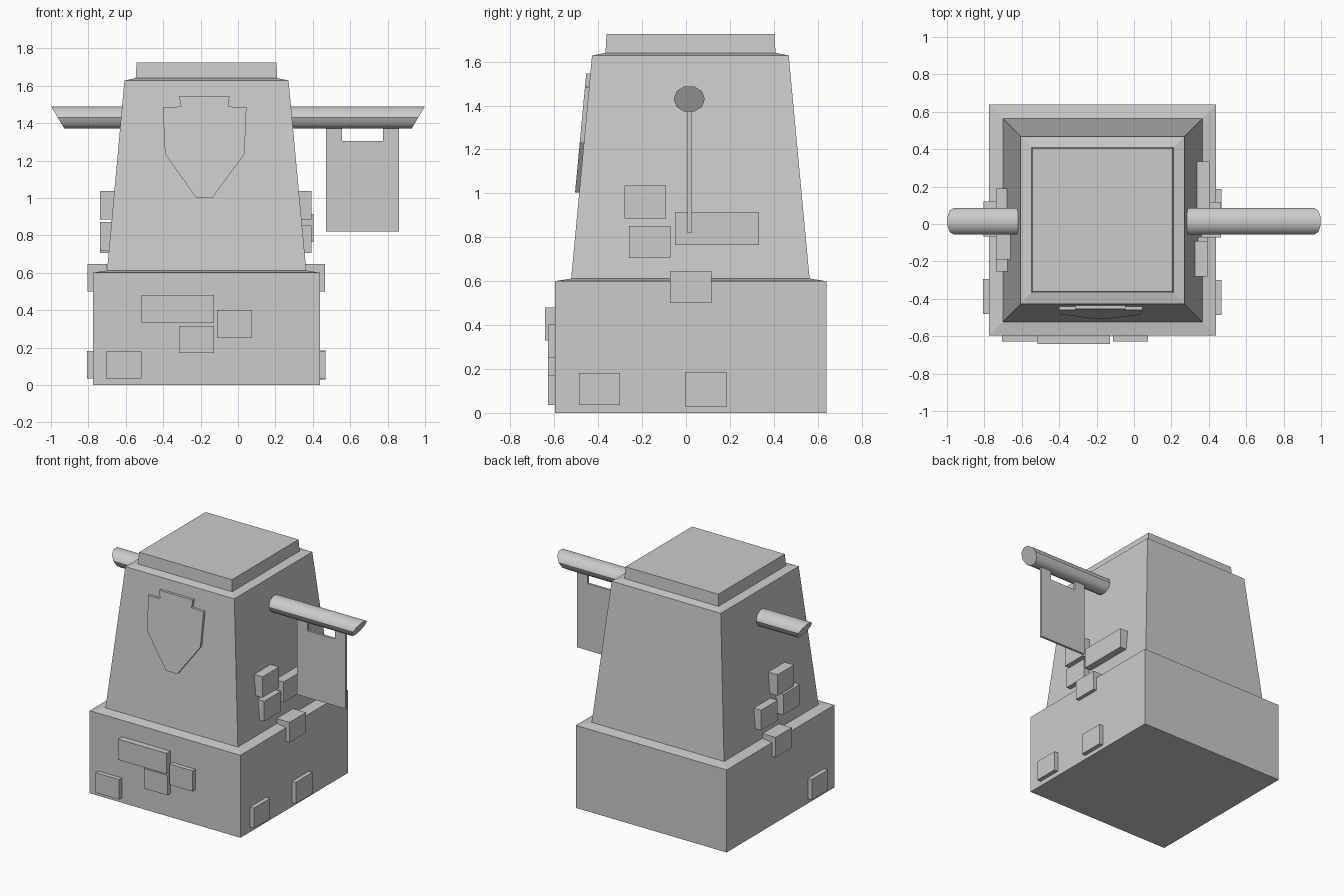
import bpy, bmesh, math


def make(name, bm):
    bmesh.ops.recalc_face_normals(bm, faces=bm.faces)
    me = bpy.data.meshes.new(name)
    bm.to_mesh(me)
    bm.free()
    ob = bpy.data.objects.new(name, me)
    bpy.context.collection.objects.link(ob)
    return ob


def loft(name, rings):
    """Closed solid skinned through equal-length rings of points."""
    bm = bmesh.new()
    vs = [[bm.verts.new(p) for p in r] for r in rings]
    n = len(vs[0])
    for a, b in zip(vs, vs[1:]):
        for i in range(n):
            j = (i + 1) % n
            bm.faces.new((a[i], a[j], b[j], b[i]))
    bm.faces.new(vs[0][::-1])
    bm.faces.new(vs[-1])
    return make(name, bm)


def rect(x0, x1, y0, y1, z):
    return [(x0, y0, z), (x1, y0, z), (x1, y1, z), (x0, y1, z)]


def box(name, x0, x1, y0, y1, z0, z1):
    return loft(name, [rect(x0, x1, y0, y1, z0), rect(x0, x1, y0, y1, z1)])


def smooth(ob):
    bpy.context.view_layer.objects.active = ob
    ob.select_set(True)
    bpy.ops.object.shade_smooth_by_angle(angle=math.radians(40))
    ob.select_set(False)


# Tower: plinth, tapered body and cap in one skin
loft("tower", [
    rect(-0.775, 0.438, -0.597, 0.64, 0),
    rect(-0.775, 0.438, -0.597, 0.64, 0.60),
    rect(-0.70, 0.365, -0.523, 0.563, 0.612),
    rect(-0.607, 0.27, -0.428, 0.468, 1.628),
    rect(-0.547, 0.21, -0.367, 0.408, 1.64),
    rect(-0.542, 0.205, -0.362, 0.403, 1.725)])

# Cross pole with slanted ends
SIDES = 10
ends = []
for side in (-1, 1):
    ring = []
    for i in range(SIDES):
        a = 2 * math.pi * (i + 0.5) / SIDES + math.pi / SIDES * (SIDES % 4 == 0)
        a += math.pi / SIDES * (SIDES % 4 == 2) - math.pi / 2 + math.pi / SIDES
        y, z = 0.015 + 0.071 * math.cos(a), 0.061 * math.sin(a)
        ring.append((side * (0.964 + 0.59 * z), y, 1.43 + z))
    ends.append(ring)
smooth(loft("cross_pole", ends))

# Hanging banner with two loops
outline = [(0.47, 0.82), (0.86, 0.82), (0.86, 1.39), (0.775, 1.39),
           (0.775, 1.305), (0.555, 1.305), (0.555, 1.39), (0.47, 1.39)]
loft("banner", [[(x, y, z) for x, z in outline] for y in (0.007, 0.024)])

# Shield plaque lying on the sloped front wall
shield = [(-0.315, 1.545), (-0.045, 1.545), (-0.052, 1.488), (0.045, 1.485),
          (0.035, 1.235), (-0.135, 1.003), (-0.225, 1.003), (-0.39, 1.235),
          (-0.402, 1.485), (-0.305, 1.488)]
loft("shield_plaque", [
    [(x, -0.523 + 0.0935 * (z - 0.612) - off, z) for x, z in shield]
    for off in (-0.01, 0.019)])

# Protruding stones on the right wall: x0, x1, y0, y1, z0, z1
right = [(0.325, 0.393, -0.28, -0.09, 0.885, 1.037),
         (0.325, 0.393, -0.26, -0.07, 0.705, 0.852),
         (0.335, 0.403, -0.05, 0.333, 0.765, 0.915),
         (0.36, 0.465, -0.072, 0.117, 0.50, 0.646),
         (0.40, 0.469, -0.487, -0.30, 0.035, 0.182),
         (0.40, 0.469, -0.005, 0.187, 0.03, 0.185)]
# Left wall
left = [(-0.737, -0.66, -0.19, 0.0, 0.885, 1.037),
        (-0.737, -0.67, 0.0, 0.19, 0.705, 0.852),
        (-0.737, -0.67, -0.255, -0.065, 0.72, 0.87),
        (-0.805, -0.70, -0.067, 0.12, 0.50, 0.646),
        (-0.807, -0.74, -0.48, -0.293, 0.035, 0.182)]
# Front wall
front = [(-0.515, -0.127, -0.642, -0.56, 0.33, 0.48),
         (-0.705, -0.517, -0.629, -0.56, 0.035, 0.18),
         (-0.315, -0.127, -0.629, -0.56, 0.17, 0.315),
         (-0.112, 0.075, -0.629, -0.56, 0.252, 0.402)]
for wall, stones in (("right", right), ("left", left), ("front", front)):
    for i, s in enumerate(stones):
        box(f"{wall}_stone_{i + 1}", *s)
